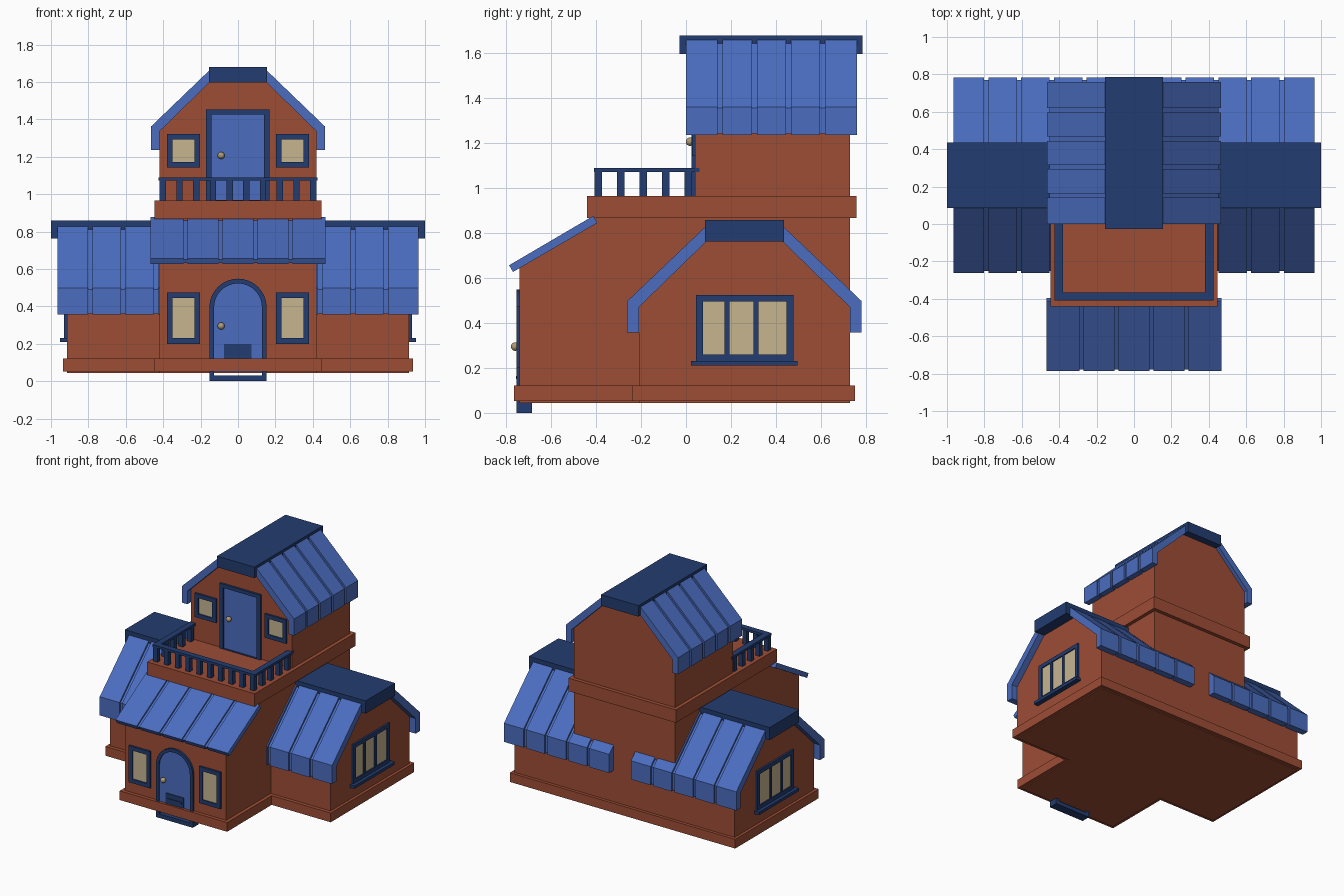
import bpy, bmesh, math

cube = bpy.data.objects.get("Cube")
if cube:
    bpy.data.objects.remove(cube, do_unlink=True)


def material(name, color):
    m = bpy.data.materials.new(name)
    m.use_nodes = True
    m.diffuse_color = (*color, 1)
    m.node_tree.nodes["Principled BSDF"].inputs["Base Color"].default_value = (*color, 1)
    return m


BRICK = material("brick red", (0.34, 0.074, 0.036))
BLUE = material("roof blue", (0.070, 0.155, 0.53))
NAVY = material("navy trim", (0.016, 0.045, 0.16))
CREAM = material("window cream", (0.57, 0.46, 0.28))
BRASS = material("brass", (0.42, 0.33, 0.18))


def finish(name, bm, mat):
    bmesh.ops.recalc_face_normals(bm, faces=bm.faces)
    mesh = bpy.data.meshes.new(name)
    bm.to_mesh(mesh)
    bm.free()
    mesh.materials.append(mat)
    obj = bpy.data.objects.new(name, mesh)
    bpy.context.collection.objects.link(obj)
    return obj


def place(axis, u, z, d):
    return (d, u, z) if axis == "x" else (u, d, z)


def add_prism(bm, pts, axis, a, b):
    """Extrude a profile of (u, z) points along the axis from a to b."""
    ends = [[bm.verts.new(place(axis, u, z, d)) for u, z in pts] for d in (a, b)]
    for end in ends:
        bm.faces.new(end)
    for i in range(len(pts)):
        j = (i + 1) % len(pts)
        bm.faces.new((ends[0][i], ends[0][j], ends[1][j], ends[1][i]))


def prism(name, pts, axis, a, b, mat):
    bm = bmesh.new()
    add_prism(bm, pts, axis, a, b)
    return finish(name, bm, mat)


def rect(u0, u1, z0, z1):
    return [(u0, z0), (u1, z0), (u1, z1), (u0, z1)]


def box(name, x0, x1, y0, y1, z0, z1, mat):
    return prism(name, rect(x0, x1, z0, z1), "y", y0, y1, mat)


def ring(name, outer, inner, axis, a, b, mat):
    """Closed frame between two matching outlines."""
    bm = bmesh.new()
    loops = [[bm.verts.new(place(axis, u, z, d)) for u, z in pts]
             for pts, d in ((outer, a), (inner, a), (inner, b), (outer, b))]
    for k in range(4):
        p, q = loops[k], loops[(k + 1) % 4]
        for i in range(len(outer)):
            j = (i + 1) % len(outer)
            bm.faces.new((p[i], p[j], q[j], q[i]))
    return finish(name, bm, mat)


def arch(r, z0, zc, steps=16):
    top = [(r * math.cos(math.pi * i / steps), zc + r * math.sin(math.pi * i / steps))
           for i in range(steps + 1)]
    return [(-r, z0), (r, z0)] + top


def panelled_roof(name, full, sunk, axis, a, b, count=5, gap=0.022):
    """Raised roof panels over a slightly sunken base that shows in the gaps."""
    bm = bmesh.new()
    add_prism(bm, sunk, axis, a + 0.004, b - 0.004)
    pitch = (b - a) / count
    for i in range(count):
        start = a + i * pitch + (gap / 2 if i else 0)
        end = a + (i + 1) * pitch - (gap / 2 if i < count - 1 else 0)
        add_prism(bm, full, axis, start, end)
    return finish(name, bm, BLUE)


def gambrel(side, centre, o, w, t, z0, zk, zt, drop, sink=0.0):
    """Cross-section of one half of a two-slope roof."""
    pts = [(o - sink, z0 + sink / 2), (o - sink, zk - sink / 2), (t, zt - sink * 1.4),
           (t, zt - drop), (w, zk - 0.027), (w, z0 + sink / 2)]
    return [(centre + side * u, z) for u, z in pts]


def window(name, u0, u1, z0, z1, axis, wall, out, border=0.03):
    ring(name + "_frame", rect(u0, u1, z0, z1),
         rect(u0 + border, u1 - border, z0 + border, z1 - border),
         axis, wall - out * 0.01, wall + out * 0.014, NAVY)
    prism(name + "_pane", rect(u0 + border, u1 - border, z0 + border, z1 - border),
          axis, wall - out * 0.003, wall + out * 0.005, CREAM)


def knob(name, x, y, z):
    bm = bmesh.new()
    bmesh.ops.create_uvsphere(bm, u_segments=16, v_segments=10, radius=0.019)
    bmesh.ops.translate(bm, verts=bm.verts, vec=(x, y, z))
    for f in bm.faces:
        f.smooth = True
    finish(name, bm, BRASS)


# Brick walls
WING_Y = 0.26
prism("tower_wall", [(-0.74, 0.045), (0.73, 0.045), (0.73, 0.88), (-0.42, 0.88),
                     (-0.42, 0.835), (-0.74, 0.645)], "x", -0.42, 0.42, BRICK)
prism("wing_wall", [(WING_Y + u, z) for u, z in
                    ((-0.47, 0.045), (0.47, 0.045), (0.47, 0.47), (0.17, 0.77),
                     (-0.17, 0.77), (-0.47, 0.47))], "x", -0.915, 0.915, BRICK)
prism("upper_wall", [(-0.42, 0.95), (0.42, 0.95), (0.42, 1.335), (0.15, 1.61),
                     (-0.15, 1.61), (-0.42, 1.335)], "y", 0.04, 0.73, BRICK)
box("balcony_floor", -0.447, 0.447, -0.44, 0.758, 0.868, 0.965, BRICK)
box("wing_plinth", -0.936, 0.936, -0.237, 0.753, 0.053, 0.122, BRICK)
box("tower_plinth", -0.446, 0.446, -0.766, 0.74, 0.053, 0.122, BRICK)

# Roofs
for s, tag in ((-1, "a"), (1, "b")):
    upper = (s, 0, 0.465, 0.42, 0.15, 1.237, 1.362, 1.665, 0.065)
    panelled_roof("upper_roof_" + tag, gambrel(*upper), gambrel(*upper, sink=0.012),
                  "y", 0.0, 0.76)
    wing = (s, WING_Y, 0.522, 0.47, 0.17, 0.357, 0.497, 0.832, 0.07)
    for x0, x1, end in ((-0.965, -0.09, "right"), (0.09, 0.965, "left")):
        panelled_roof(f"wing_roof_{end}_{tag}", gambrel(*wing),
                      gambrel(*wing, sink=0.012), "x", x0, x1)
box("upper_ridge_cap", -0.155, 0.155, -0.028, 0.785, 1.597, 1.68, NAVY)
box("wing_ridge_cap", -1.0, 1.0, 0.085, 0.437, 0.763, 0.858, NAVY)
panelled_roof("porch_roof",
              [(-0.787, 0.657), (-0.770, 0.627), (-0.395, 0.845), (-0.412, 0.877)],
              [(-0.777, 0.650), (-0.766, 0.631), (-0.395, 0.845), (-0.407, 0.867)],
              "x", -0.467, 0.467)

# Balcony railing
RAIL_Z = (1.072, 1.09)
box("front_rail", -0.425, 0.425, -0.41, -0.365, *RAIL_Z, NAVY)
for s, side in ((-1, "right"), (1, "left")):
    x0, x1 = sorted((s * 0.38, s * 0.425))
    box(side + "_rail", x0, x1, -0.365, 0.06, *RAIL_Z, NAVY)
    for i in range(1, 5):
        y = -0.39 + i * 0.1
        box(f"{side}_baluster_{i}", s * 0.402 - 0.017, s * 0.402 + 0.017,
            y - 0.017, y + 0.017, 0.96, 1.075, NAVY)
for i in range(10):
    x = -0.402 + i * 0.804 / 9
    box(f"front_baluster_{i}", x - 0.017, x + 0.017, -0.407, -0.373, 0.96, 1.075, NAVY)

# Arched front door
ring("front_door_frame", arch(0.153, 0.005, 0.395), arch(0.128, 0.03, 0.395),
     "y", -0.755, -0.685, NAVY)
prism("front_door", arch(0.132, 0.05, 0.395), "y", -0.746, -0.70, BLUE)
box("letter_plate", -0.075, 0.072, -0.752, -0.743, 0.107, 0.2, NAVY)
box("letter_flap", -0.062, 0.06, -0.757, -0.75, 0.15, 0.165, NAVY)
box("doorstep", -0.153, 0.153, -0.755, -0.685, 0.0, 0.03, NAVY)
knob("front_door_knob", -0.09, -0.76, 0.295)

# Balcony door
ring("balcony_door_frame", rect(-0.172, 0.168, 0.95, 1.452),
     rect(-0.142, 0.138, 0.97, 1.425), "y", 0.025, 0.06, NAVY)
box("balcony_door", -0.145, 0.14, 0.034, 0.06, 0.96, 1.43, BLUE)
knob("balcony_door_knob", -0.09, 0.018, 1.207)

# Windows
for s, side in ((-1, "right"), (1, "left")):
    u0, u1 = sorted((s * 0.203, s * 0.38))
    window(side + "_lower_window", u0, u1, 0.2, 0.475, "y", -0.74, -1)
    window(side + "_upper_window", u0, u1, 1.143, 1.322, "y", 0.04, -1)
    wall = s * 0.915
    window(side + "_wing_window", 0.045, 0.478, 0.23, 0.525, "x", wall, s)
    for k, y in enumerate((0.182, 0.312)):
        x0, x1 = sorted((wall, wall + s * 0.012))
        box(f"{side}_mullion_{k}", x0, x1, y - 0.011, y + 0.011, 0.25, 0.51, NAVY)
    x0, x1 = sorted((wall - s * 0.005, s * 0.953))
    box(side + "_wing_sill", x0, x1, 0.022, 0.497, 0.21, 0.232, NAVY)
